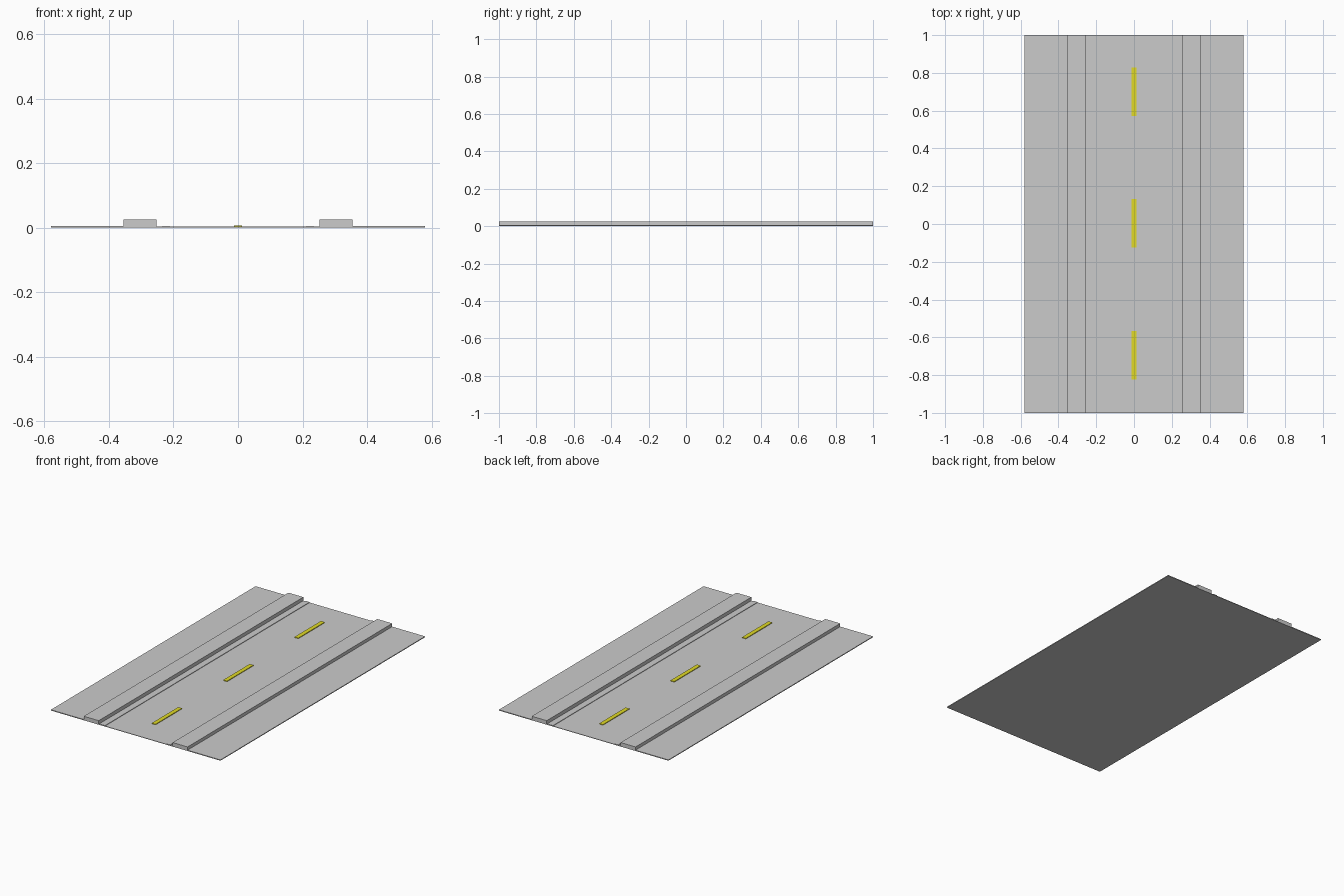
import bpy

if "Cube" in bpy.data.objects:
    bpy.data.objects.remove(bpy.data.objects["Cube"])

LENGTH = 2.0


def box(name, x0, x1, y0, y1, z0, z1, mat=None):
    bpy.ops.mesh.primitive_cube_add(
        size=1, location=((x0 + x1) / 2, (y0 + y1) / 2, (z0 + z1) / 2))
    ob = bpy.context.object
    ob.name = name
    ob.scale = (x1 - x0, y1 - y0, z1 - z0)
    bpy.ops.object.transform_apply(location=False, rotation=False, scale=True)
    if mat:
        ob.data.materials.append(mat)
    return ob


yellow = bpy.data.materials.new("yellow_paint")
yellow.diffuse_color = (0.75, 0.7, 0.02, 1)
yellow.use_nodes = True
yellow.node_tree.nodes["Principled BSDF"].inputs["Base Color"].default_value = yellow.diffuse_color

H = LENGTH / 2

# Asphalt roadway
box("road", -0.253, 0.253, -H, H, 0, 0.003)

# Verge, raised kerb and edge line on each side
for side, s in (("left", -1), ("right", 1)):
    for part, a, b, z0, z1 in (("verge", 0.355, 0.58, 0, 0.005),
                               ("kerb", 0.253, 0.355, 0, 0.025),
                               ("edge_line", 0.21, 0.236, 0.003, 0.006)):
        x0, x1 = sorted((s * a, s * b))
        box(f"{part}_{side}", x0, x1, -H, H, z0, z1)

# Dashed centre line
for i, y in enumerate((-0.695, 0.004, 0.70)):
    box(f"centre_dash_{i + 1}", -0.013, 0.013, y - 0.129, y + 0.129,
        0.003, 0.007, yellow)
